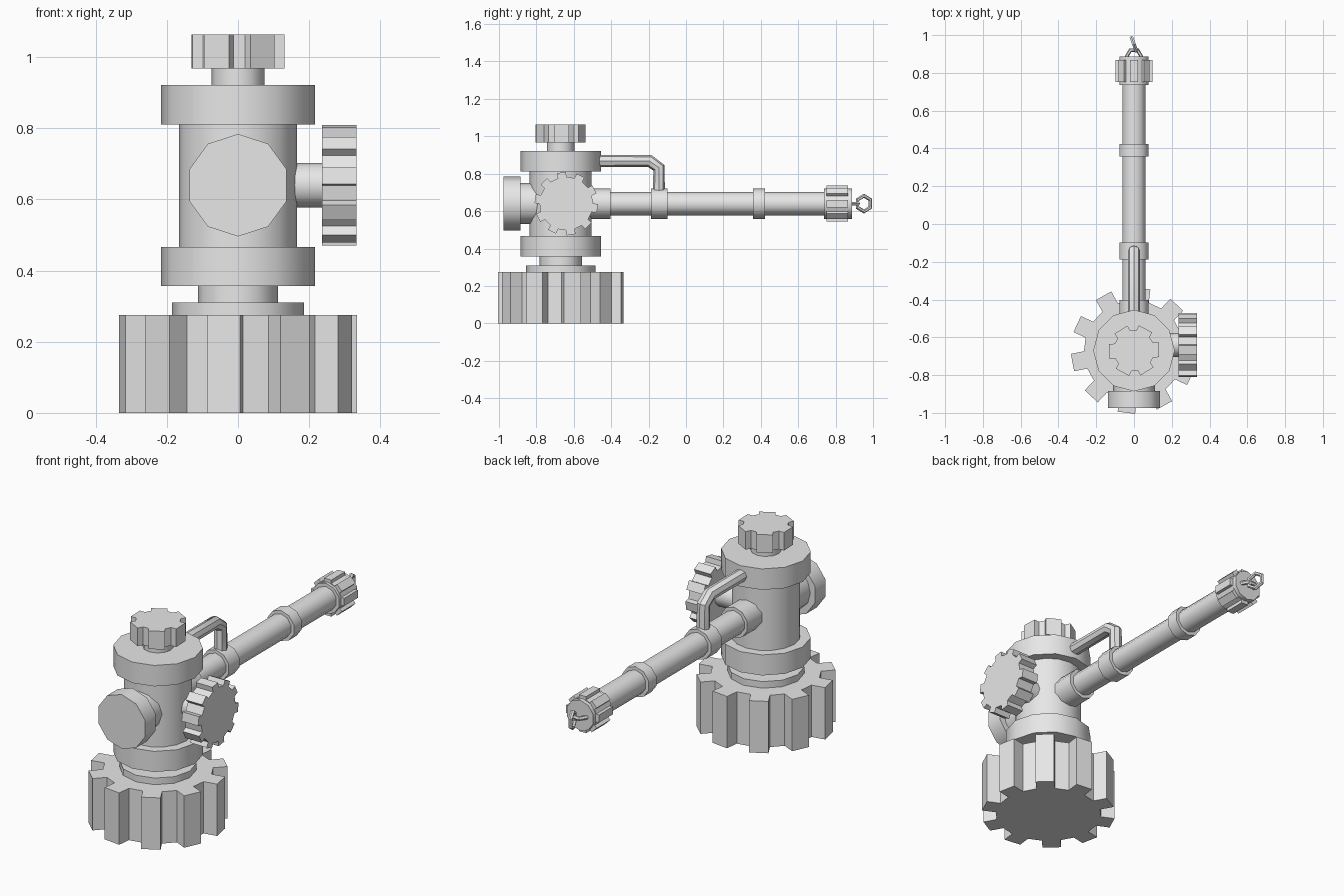
import bpy, bmesh, math
from mathutils import Vector

if "Cube" in bpy.data.objects:
    bpy.data.objects.remove(bpy.data.objects["Cube"])

AXIS_Y = -0.67      # vertical body axis
ARM_Z = 0.64        # height of arm, wheel and front cap

grey = bpy.data.materials.new("light grey metal")
grey.diffuse_color = (0.8, 0.8, 0.8, 1)
grey.use_nodes = True
grey.node_tree.nodes["Principled BSDF"].inputs["Base Color"].default_value = grey.diffuse_color


def circle(r, n, phase=0.0):
    a0 = math.radians(phase)
    return [(r * math.cos(a0 + math.tau * i / n), r * math.sin(a0 + math.tau * i / n))
            for i in range(n)]


def gear(r_out, r_in, teeth, half, phase):
    """Straight-sided teeth; half is the outer half angle in degrees."""
    h_out = math.radians(half)
    h_in = math.asin(min(1, r_out * math.sin(h_out) / r_in))
    pts = []
    for i in range(teeth):
        c = math.radians(phase) + math.tau * i / teeth
        for r, a in ((r_in, -h_in), (r_out, -h_out), (r_out, h_out), (r_in, h_in)):
            pts.append((r * math.cos(c + a), r * math.sin(c + a)))
    return pts


def finish(ob, smooth):
    ob.data.materials.append(grey)
    if smooth:
        bpy.ops.object.select_all(action='DESELECT')
        ob.select_set(True)
        bpy.context.view_layer.objects.active = ob
        bpy.ops.object.shade_smooth_by_angle(angle=math.radians(40))
    return ob


def prism(name, profile, axis, start, end, smooth=True, centre=(0, 0)):
    """Extrude a 2D profile along an axis; centre is in the profile plane."""
    place = {'x': lambda u, v, w: (w, u, v),
             'y': lambda u, v, w: (u, w, v),
             'z': lambda u, v, w: (u, v, w)}[axis]
    bm = bmesh.new()
    ends = [[bm.verts.new(place(u + centre[0], v + centre[1], w)) for u, v in profile]
            for w in (start, end)]
    n = len(profile)
    for ring in ends:
        bm.faces.new(ring)
    for i in range(n):
        j = (i + 1) % n
        bm.faces.new((ends[0][i], ends[0][j], ends[1][j], ends[1][i]))
    bmesh.ops.recalc_face_normals(bm, faces=bm.faces)
    me = bpy.data.meshes.new(name)
    bm.to_mesh(me)
    bm.free()
    ob = bpy.data.objects.new(name, me)
    bpy.context.collection.objects.link(ob)
    return finish(ob, smooth)


# Upright stack: toothed base, plates, necks, barrel and flanges
body = (0, AXIS_Y)
prism("base_gear", gear(0.335, 0.265, 10, 8, 11), 'z', 0, 0.275, False, body)
for name, r, n, z0, z1 in (
        ("base_plate", 0.185, 12, 0.27, 0.31),
        ("lower_neck", 0.113, 12, 0.30, 0.36),
        ("lower_flange", 0.216, 12, 0.357, 0.466),
        ("barrel", 0.166, 16, 0.46, 0.82),
        ("upper_flange", 0.216, 12, 0.811, 0.922),
        ("upper_neck", 0.074, 12, 0.915, 0.975)):
    prism(name, circle(r, n), 'z', z0, z1, centre=body)
prism("top_knob", gear(0.136, 0.108, 6, 17, 2), 'z', 0.968, 1.064, False, body)

# Front cap
front = (0, ARM_Z)
prism("front_cap_neck", circle(0.11, 12), 'y', -0.89, -0.7, centre=front)
prism("front_cap", circle(0.144, 10, 90), 'y', -0.975, -0.885, centre=front)

# Side wheel on its shaft
side = (-0.64, ARM_Z)
prism("wheel_shaft", circle(0.063, 12), 'x', 0.1, 0.24, centre=side)
prism("side_wheel", gear(0.17, 0.143, 10, 8, 171), 'x', 0.236, 0.333, False, side)

# Long arm with its collars and toothed tip
for name, r, y0, y1 in (
        ("arm_pipe", 0.063, -0.6, 0.75),
        ("arm_root_collar", 0.081, -0.6, -0.403),
        ("arm_near_ring", 0.081, -0.188, -0.098),
        ("arm_far_ring", 0.081, 0.358, 0.423),
        ("tip_collar", 0.081, 0.737, 0.888)):
    prism(name, circle(r, 10, 90), 'y', y0, y1, centre=front)
prism("tip_gear", gear(0.099, 0.082, 8, 12, 0), 'y', 0.752, 0.867, False, front)

# Bent feed pipe from upper flange to arm
cu = bpy.data.curves.new("feed_pipe", 'CURVE')
cu.dimensions = '3D'
cu.bevel_depth = 0.033
cu.bevel_resolution = 2
cu.use_fill_caps = True
path = [(-0.5, 0.868), (-0.195, 0.868), (-0.145, 0.832), (-0.145, 0.68)]
sp = cu.splines.new('POLY')
sp.points.add(len(path) - 1)
for p, (y, z) in zip(sp.points, path):
    p.co = (0, y, z, 1)
pipe = bpy.data.objects.new("feed_pipe", cu)
bpy.context.collection.objects.link(pipe)
bpy.ops.object.select_all(action='DESELECT')
pipe.select_set(True)
bpy.context.view_layer.objects.active = pipe
bpy.ops.object.convert(target='MESH')
finish(bpy.context.view_layer.objects.active, True)

# Chain: fixed loop on the tip and one hanging link
for name, loc, rot, major in (
        ("tip_loop", (0, 0.888, ARM_Z), (0, 0, 0), 0.038),
        ("chain_link", (0, 0.951, ARM_Z), (0, math.radians(90), math.radians(20)), 0.042)):
    bpy.ops.mesh.primitive_torus_add(location=loc, rotation=rot, major_segments=6,
                                     minor_segments=6, major_radius=major,
                                     minor_radius=0.011)
    ob = bpy.context.object
    ob.name = name
    finish(ob, True)
